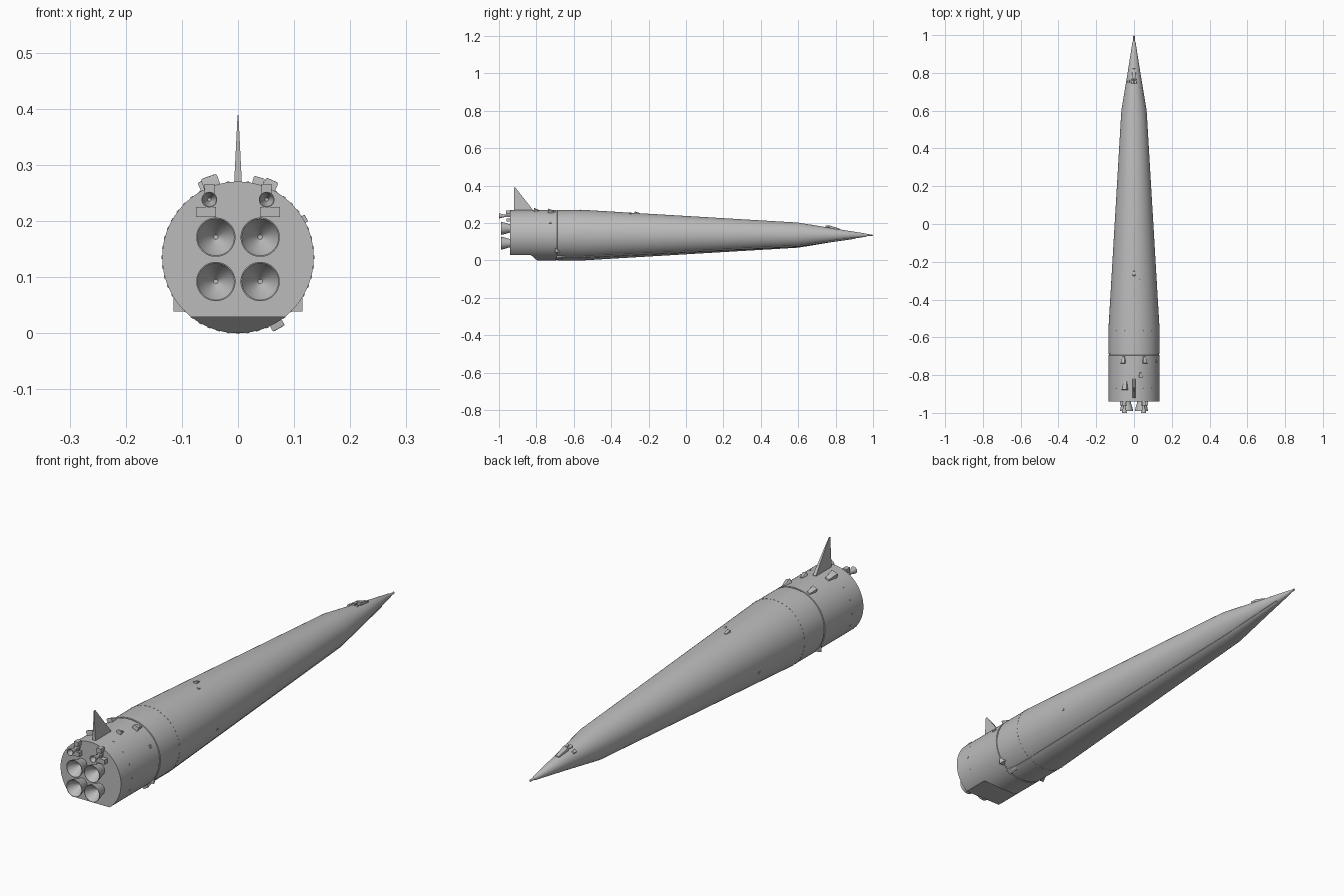
import bpy, bmesh, math
from mathutils import Matrix, Vector

cube = bpy.data.objects.get("Cube")
if cube:
    bpy.data.objects.remove(cube)

AXIS_Z = 0.135
GREY = (0.5, 0.5, 0.5, 1)
grey = bpy.data.materials.new("plain grey")
grey.use_nodes = True
grey.diffuse_color = GREY
grey.node_tree.nodes["Principled BSDF"].inputs["Base Color"].default_value = GREY


def finish(bm, name, smooth=True):
    bmesh.ops.recalc_face_normals(bm, faces=bm.faces)
    mesh = bpy.data.meshes.new(name)
    bm.to_mesh(mesh)
    bm.free()
    mesh.materials.append(grey)
    ob = bpy.data.objects.new(name, mesh)
    bpy.context.collection.objects.link(ob)
    if smooth:
        shade(ob)
    return ob


def shade(ob):
    bpy.ops.object.select_all(action="DESELECT")
    ob.select_set(True)
    bpy.context.view_layer.objects.active = ob
    bpy.ops.object.shade_smooth_by_angle(angle=math.radians(30))


def lathe(name, profile, x=0, z=AXIS_Z, steps=48):
    """Revolve (radius, y) points about a line parallel to y."""
    bm = bmesh.new()
    vs = [bm.verts.new((r, y, 0)) for r, y in profile]
    es = [bm.edges.new(pair) for pair in zip(vs, vs[1:])]
    bmesh.ops.spin(bm, geom=vs + es, cent=(0, 0, 0), axis=(0, 1, 0),
                   angle=math.tau, steps=steps)
    bmesh.ops.remove_doubles(bm, verts=bm.verts, dist=1e-5)
    bmesh.ops.translate(bm, verts=bm.verts, vec=(x, 0, z))
    return finish(bm, name)


def extrude_x(name, outline, half):
    """Prism of a (y, z) outline; half gives the half thickness at each height."""
    bm = bmesh.new()
    sides = [[bm.verts.new((s * half(z), y, z)) for y, z in outline] for s in (-1, 1)]
    for side in sides:
        bm.faces.new(side)
    n = len(outline)
    for i in range(n):
        j = (i + 1) % n
        bm.faces.new((sides[0][i], sides[0][j], sides[1][j], sides[1][i]))
    bmesh.ops.remove_doubles(bm, verts=bm.verts, dist=1e-5)
    return finish(bm, name, False)


def hull_radius(y):
    pts = [(-0.94, 0.135), (-0.55, 0.135), (0.6, 0.067), (1.0, 0.002)]
    for (a, ra), (b, rb) in zip(pts, pts[1:]):
        if y <= b:
            return ra + (rb - ra) * (y - a) / (b - a)
    return 0


def pod(name, angle, y, width, length, height, taper=0.6, low=0.3, bevel=0.25):
    """Tapered fairing on the hull; angle is measured from the top towards +x."""
    bm = bmesh.new()
    bmesh.ops.create_cube(bm, size=1)
    for v in bm.verts:
        fore = v.co.y > 0
        r = hull_radius(y + v.co.y * length)
        v.co.x *= width * (taper if fore else 1)
        v.co.y = y + v.co.y * length
        v.co.z = r + (height * (low if fore else 1) if v.co.z > 0 else -0.012)
    if bevel:
        top = [e for e in bm.edges
               if all(v.co.z > hull_radius(v.co.y) for v in e.verts)]
        bmesh.ops.bevel(bm, geom=top, offset=height * bevel, segments=2,
                        affect="EDGES", profile=0.5)
    bm.transform(Matrix.Translation((0, 0, AXIS_Z))
                 @ Matrix.Rotation(math.radians(angle), 4, "Y"))
    return finish(bm, name)


def box(name, centre, size):
    bm = bmesh.new()
    bmesh.ops.create_cube(bm, size=1)
    for v in bm.verts:
        v.co = Vector(a * b + c for a, b, c in zip(v.co, size, centre))
    return finish(bm, name, False)


# Hull with a fine seam, its underside cut away at the tail
hull = lathe("hull", [(0, -0.94), (0.135, -0.94), (0.135, -0.695), (0.132, -0.694),
                      (0.132, -0.689), (0.135, -0.688), (0.135, -0.55),
                      (0.067, 0.6), (0.034, 0.8), (0.008, 0.965),
                      (0.005, 0.97), (0.004, 0.995), (0, 1.0)], steps=128)
cutter = extrude_x("tail_cutter", [(-1.1, -0.1), (-1.1, 0.029), (-0.83, 0.029),
                                   (-0.785, -0.01), (-0.785, -0.1)], lambda z: 0.3)
cut = hull.modifiers.new("tail cut", "BOOLEAN")
cut.operation, cut.object, cut.solver = "DIFFERENCE", cutter, "EXACT"
bpy.context.view_layer.objects.active = hull
bpy.ops.object.modifier_apply(modifier=cut.name)
bpy.data.objects.remove(cutter)
shade(hull)

# Tail fin, thinning to its tip
extrude_x("tail_fin", [(-0.92, 0.26), (-0.92, 0.389), (-0.912, 0.389),
                       (-0.82, 0.272), (-0.82, 0.26)],
          lambda z: 0.0008 + 0.006 * (0.389 - z) / 0.12)

# Engines
for side, s in (("left", 1), ("right", -1)):
    for level, z in (("upper", 0.171), ("lower", 0.092)):
        lathe(f"{level}_{side}_nozzle",
              [(0, -0.93), (0.022, -0.93), (0.024, -0.95), (0.03, -0.967),
               (0.035, -0.99), (0.033, -0.99), (0.022, -0.966),
               (0.004, -0.945), (0, -0.945)], s * 0.0395, z)
    lathe(f"small_{side}_nozzle",
          [(0, -0.93), (0.006, -0.93), (0.006, -0.968), (0.014, -1.0),
           (0.0125, -1.0), (0.003, -0.968), (0, -0.968)], s * 0.051, 0.238, 32)
    box(f"{side}_engine_bracket", (s * 0.057, -0.945, 0.216), (0.036, 0.03, 0.018))
    box(f"{side}_engine_pump", (s * 0.051, -0.95, 0.257), (0.018, 0.024, 0.018))
    box(f"{side}_engine_strut", (s * 0.051, -0.957, 0.237), (0.022, 0.012, 0.012))

    # Paired fairings on the shoulders and the lower flanks
    pod(f"{side}_shoulder_pod", s * 24, -0.72, 0.024, 0.036, 0.017)
    bm = bmesh.new()
    bmesh.ops.create_cube(bm, size=1)
    for v in bm.verts:
        fore, outer = v.co.y > 0, v.co.x > 0
        v.co = Vector((s * ((0.1 if fore else 0.115) if outer else 0.085),
                       -0.665 if fore else -0.7,
                       0.065 if v.co.z > 0 else (0.05 if fore else 0.039)))
    finish(bm, f"{side}_flank_fairing", False)

# Single fairings and sensors
pod("right_tail_pod", -20, -0.855, 0.03, 0.045, 0.02)
pod("left_tail_pod", 15, -0.80, 0.02, 0.026, 0.014)
pod("left_side_pod", 60, -0.725, 0.014, 0.016, 0.006)
pod("top_sensor", 0, -0.262, 0.016, 0.024, 0.008)
pod("offset_sensor", 16, -0.297, 0.01, 0.012, 0.004)
for angle in (102, -102):
    pod("side_sensor", angle, -0.3, 0.008, 0.008, 0.002, 1, 1, 0)

# Cable duct along the lower left of the hull
pod("cable_duct_tail", 150, -0.67, 0.024, 0.045, 0.012)
for a, b in ((-0.65, -0.55), (-0.55, 0.6), (0.6, 0.9)):
    pod("cable_duct", 150, (a + b) / 2, 0.014 if b < 0.9 else 0.01, b - a,
        0.003, 0.8, 1, 0)

# Thruster cluster on the nose
pod("nose_fairing", 0, 0.795, 0.024, 0.055, 0.012, 0.65, 0.3)
for s in (-1, 1):
    lathe("nose_thruster", [(0, 0.775), (0.003, 0.775), (0.007, 0.745),
                            (0.005, 0.745), (0, 0.765)], s * 0.008, 0.181, 16)
pod("nose_side_thruster", -40, 0.755, 0.014, 0.014, 0.008, 0.8, 0.8)

# Rows of small fasteners round the hull
for y, count in ((-0.565, 48), (-0.87, 16)):
    for i in range(count):
        angle = 360 * i / count
        if y > -0.8 or not 125 < angle < 235:
            pod("fastener", angle, y, 0.006, 0.004, 0.0012, 1, 1, 0)
